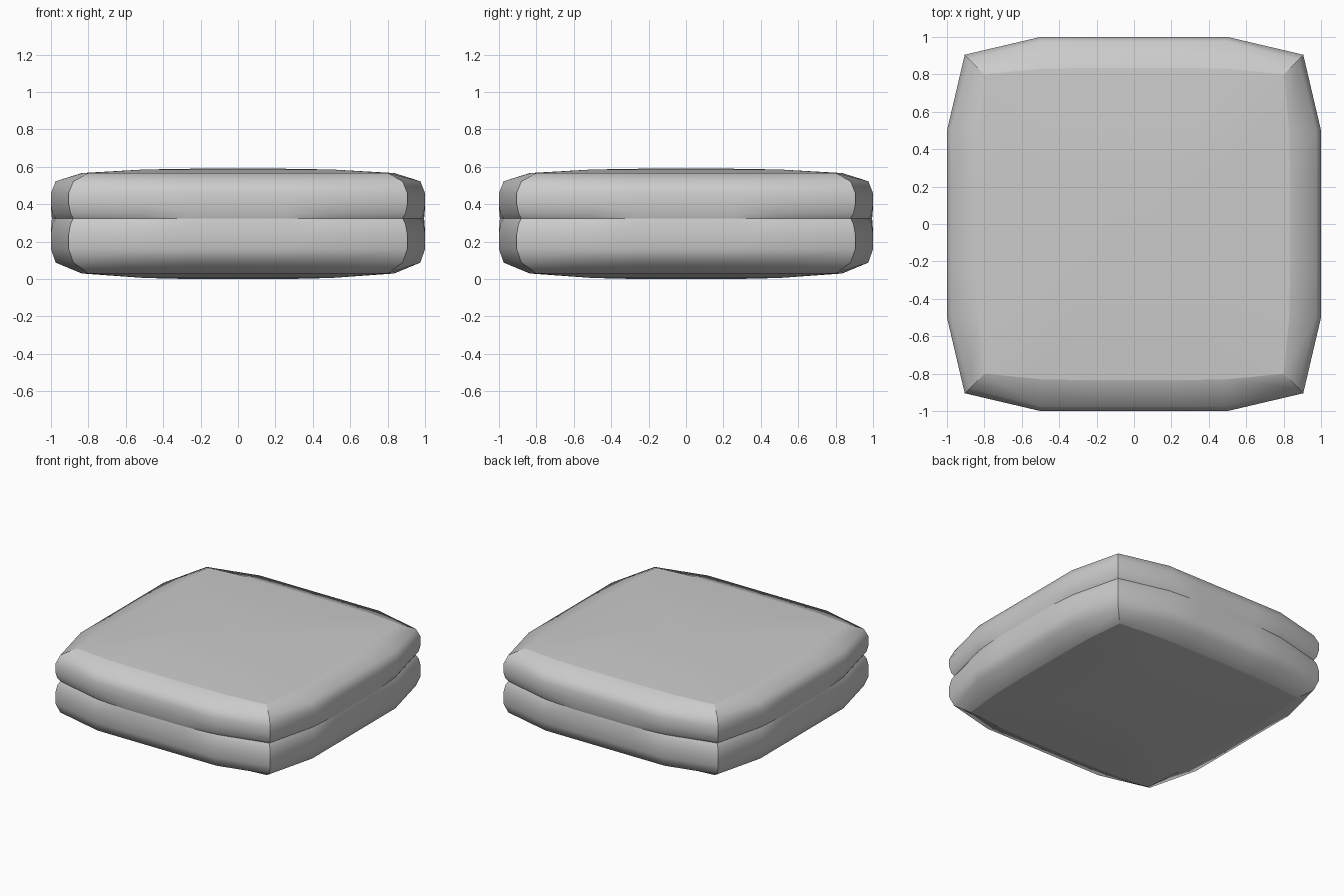
import bpy, bmesh

if "Cube" in bpy.data.objects:
    bpy.data.objects.remove(bpy.data.objects["Cube"])

# fractions of a side: corner, quarter and middle points
STOPS = (0.5, 0.25, -0.25, -0.5)


def ring_points(mid, quarter, corner, z):
    # one side from its corner, turned four times
    k = min(1.0, corner / 0.8)
    side = [(corner, corner)]
    for t in STOPS:
        side.append((t * k, mid if abs(t) < 0.3 else quarter))
    pts = []
    for _ in range(4):
        pts += [(x, y, z) for x, y in side]
        side = [(-y, x) for x, y in side]
    return pts


def cushion(name, rings, rim):
    bm = bmesh.new()
    loops = [[bm.verts.new(p) for p in ring_points(*r)] for r in rings]
    n = len(loops[0])
    bm.faces.new(loops[0])
    for lower, upper in zip(loops, loops[1:]):
        for i in range(n):
            j = (i + 1) % n
            bm.faces.new((lower[i], lower[j], upper[j], upper[i]))
    bmesh.ops.recalc_face_normals(bm, faces=bm.faces)
    # make sure the open shell faces outwards
    bm.faces.ensure_lookup_table()
    outward = -1 if rings[0][3] < rings[-1][3] else 1
    if bm.faces[0].normal.z * outward < 0:
        bmesh.ops.reverse_faces(bm, faces=bm.faces)
    for f in bm.faces:
        f.smooth = True
    # crisp panel rim and four crisp corner seams
    for i in range(n):
        bm.edges.get((loops[rim][i], loops[rim][(i + 1) % n])).smooth = False
    for a, b in zip(loops[rim:], loops[rim + 1:]):
        for i in range(0, n, len(STOPS) + 1):
            bm.edges.get((a[i], b[i])).smooth = False
    me = bpy.data.meshes.new(name)
    bm.to_mesh(me)
    bm.free()
    ob = bpy.data.objects.new(name, me)
    bpy.context.collection.objects.link(ob)
    return ob


# rings: reach at mid side, reach at quarter, corner, height
SEAM = (0.995, 0.975, 0.88, 0.325)

# lower cushion, from its underside up to the seam
cushion("lower_cushion", [
    (0.25, 0.25, 0.25, 0.0),
    (0.50, 0.50, 0.50, 0.006),
    (0.835, 0.83, 0.80, 0.03),
    (0.975, 0.975, 0.88, 0.088),
    (1.00, 1.00, 0.905, 0.16),
    (1.00, 1.00, 0.905, 0.24),
    (0.998, 0.993, 0.895, 0.295),
    SEAM,
], 2)

# upper cushion, from its top down to the seam
cushion("upper_cushion", [
    (0.25, 0.25, 0.25, 0.59),
    (0.50, 0.50, 0.50, 0.586),
    (0.835, 0.83, 0.80, 0.567),
    (0.975, 0.975, 0.88, 0.523),
    (1.00, 1.00, 0.905, 0.46),
    (1.00, 1.00, 0.905, 0.40),
    (0.998, 0.993, 0.895, 0.35),
    SEAM,
], 2)
